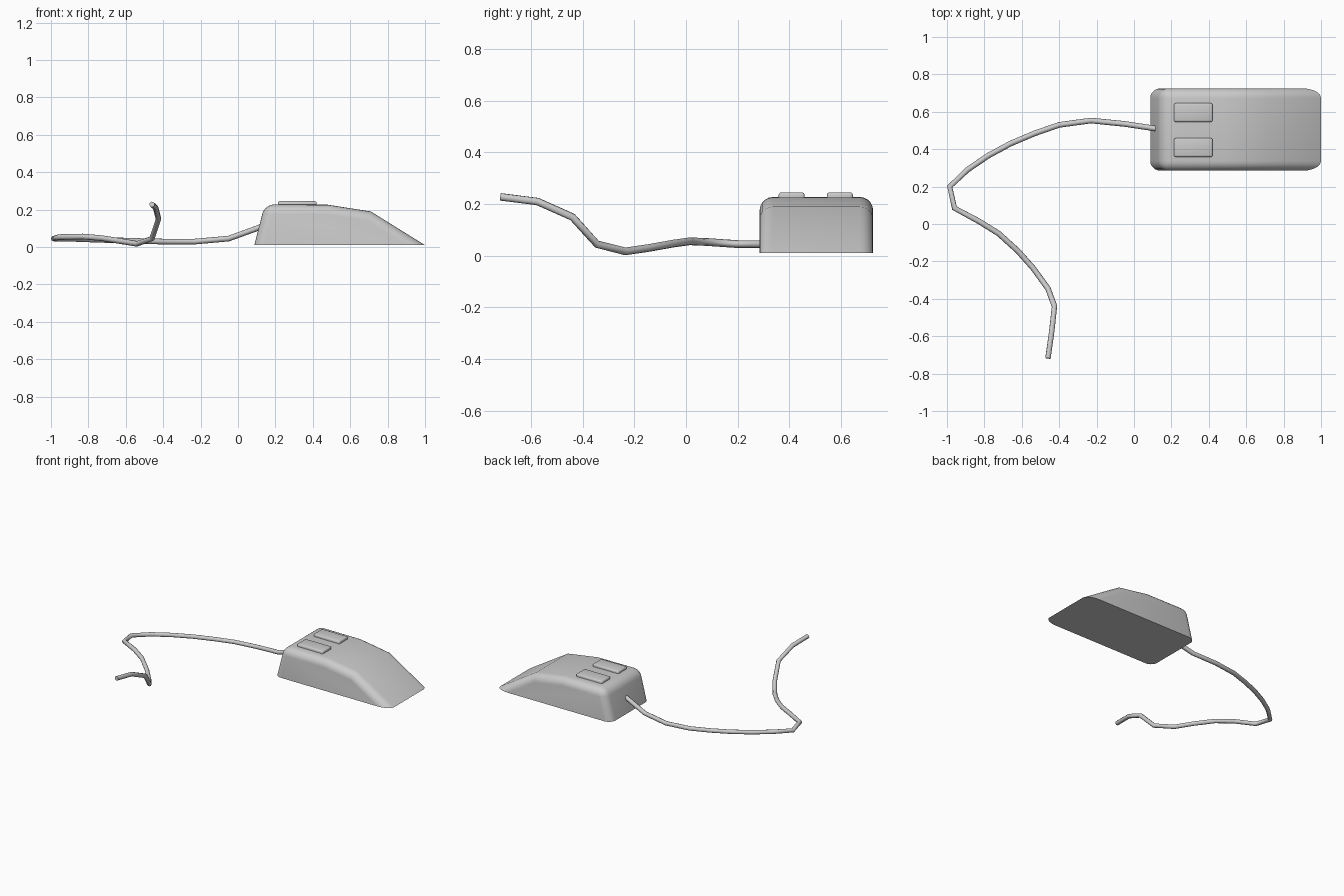
import bpy, bmesh, math

if "Cube" in bpy.data.objects:
    bpy.data.objects.remove(bpy.data.objects["Cube"])


def finish(bm, name, angle=40):
    bmesh.ops.recalc_face_normals(bm, faces=bm.faces)
    mesh = bpy.data.meshes.new(name)
    bm.to_mesh(mesh)
    bm.free()
    obj = bpy.data.objects.new(name, mesh)
    bpy.context.collection.objects.link(obj)
    bpy.ops.object.select_all(action='DESELECT')
    obj.select_set(True)
    bpy.context.view_layer.objects.active = obj
    bpy.ops.object.shade_smooth_by_angle(angle=math.radians(angle))
    return obj


# Mouse shell: side profile extruded across y, upper edges rounded
Y0, Y1 = 0.285, 0.725
profile = [(0.087, 0.01), (0.143, 0.228), (0.48, 0.226), (0.71, 0.19), (1.0, 0.01)]
bm = bmesh.new()
near = [bm.verts.new((x, Y0, z)) for x, z in profile]
face = bm.faces.new(near)
ext = bmesh.ops.extrude_face_region(bm, geom=[face])
moved = [g for g in ext['geom'] if isinstance(g, bmesh.types.BMVert)]
bmesh.ops.translate(bm, verts=moved, vec=(0, Y1 - Y0, 0))


def rounded(e):
    a, b = (v.co for v in e.verts)
    if max(a.z, b.z) < 0.02:
        return False
    across = abs(a.y - b.y) > 0.1
    return not across or a.x < 0.3


bmesh.ops.bevel(bm, geom=[e for e in bm.edges if rounded(e)], offset=0.052,
                offset_type='OFFSET', segments=5, profile=0.5,
                affect='EDGES', clamp_overlap=True)
finish(bm, "mouse_body")

# Two raised buttons
for name, y in (("right_button", 0.409), ("left_button", 0.596)):
    bm = bmesh.new()
    bmesh.ops.create_cube(bm, size=1)
    bmesh.ops.scale(bm, vec=(0.206, 0.1, 0.04), verts=bm.verts)
    bmesh.ops.translate(bm, vec=(0.317, y, 0.225), verts=bm.verts)
    bmesh.ops.bevel(bm, geom=bm.edges[:], offset=0.009, segments=3,
                    profile=0.5, affect='EDGES')
    finish(bm, name)

# Cable: round tube along a polyline
path = [(0.13, 0.508, 0.11), (-0.05, 0.535, 0.045), (-0.23, 0.553, 0.029),
        (-0.40, 0.53, 0.029), (-0.53, 0.485, 0.032), (-0.66, 0.43, 0.036),
        (-0.78, 0.365, 0.04), (-0.89, 0.29, 0.044), (-0.985, 0.2, 0.045),
        (-0.96, 0.085, 0.053), (-0.83, 0.015, 0.056), (-0.725, -0.05, 0.047),
        (-0.62, -0.145, 0.03), (-0.54, -0.235, 0.017), (-0.46, -0.345, 0.045),
        (-0.425, -0.44, 0.15), (-0.44, -0.575, 0.21), (-0.46, -0.718, 0.228)]
curve = bpy.data.curves.new("cable", 'CURVE')
curve.dimensions = '3D'
curve.bevel_depth = 0.015
curve.bevel_resolution = 2
curve.use_fill_caps = True
spline = curve.splines.new('POLY')
spline.points.add(len(path) - 1)
for p, co in zip(spline.points, path):
    p.co = (*co, 1)
spline.use_smooth = True
bpy.context.collection.objects.link(bpy.data.objects.new("cable", curve))
